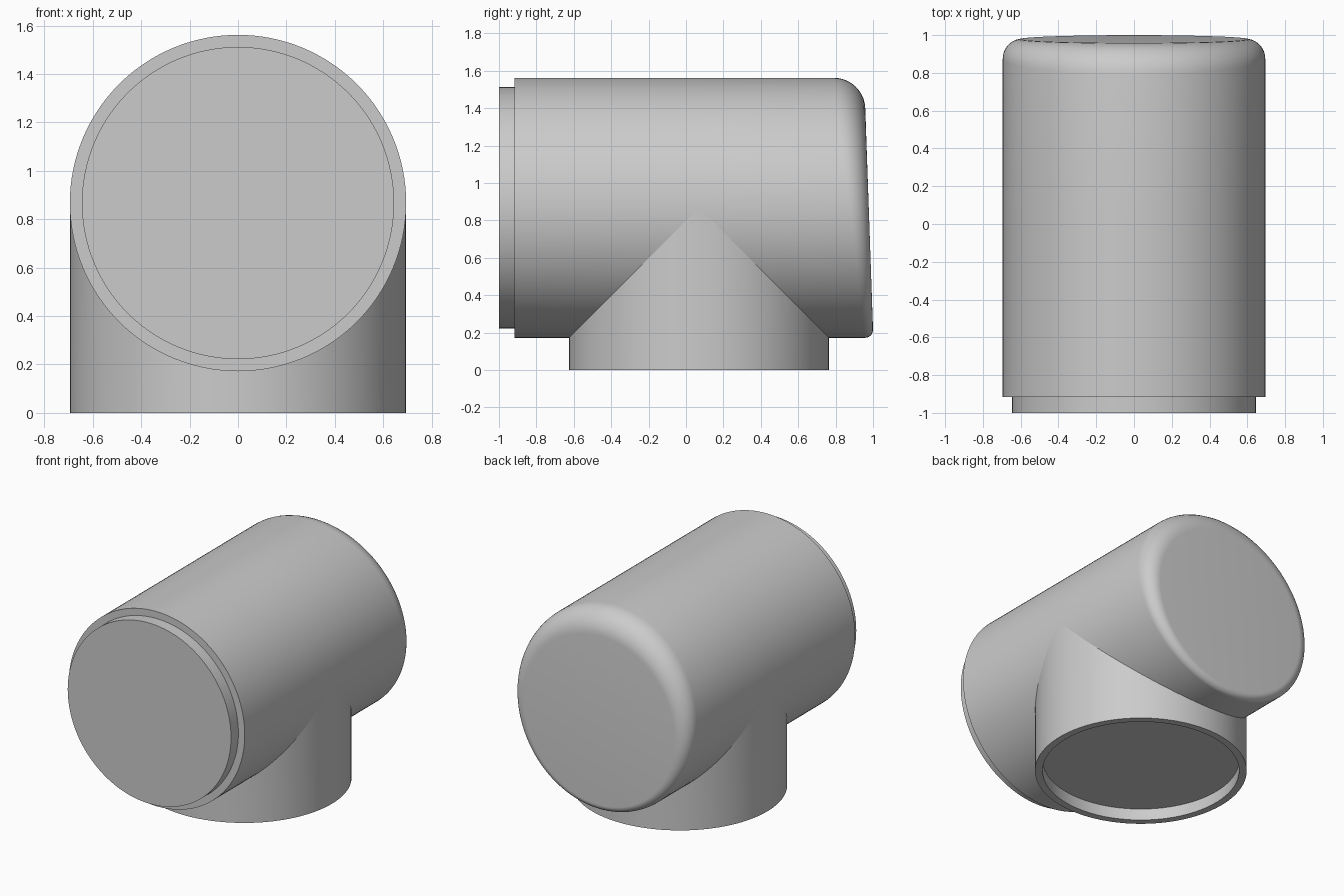
import bpy, bmesh, math

if "Cube" in bpy.data.objects:
    bpy.data.objects.remove(bpy.data.objects["Cube"])

R, R_IN = 0.695, 0.645       # outer radius, spigot / socket radius
AXIS_Z, BRANCH_Y = 0.867, 0.07
LIP = 0.083                  # spigot length and socket depth
N, SEG = 128, 10

grey = bpy.data.materials.new("light_grey")
grey.diffuse_color = (0.6, 0.6, 0.6, 1)
grey.use_nodes = True
grey.node_tree.nodes["Principled BSDF"].inputs["Base Color"].default_value = grey.diffuse_color


def build(name, rows, skip=(), caps=()):
    """Closed loft: rows[i] is the list of points along angle i."""
    bm = bmesh.new()
    v = [[bm.verts.new(p) for p in row] for row in rows]
    for i in range(N):
        a, b = v[i], v[(i + 1) % N]
        for j in range(len(a) - 1):
            if j not in skip:
                bm.faces.new((a[j], b[j], b[j + 1], a[j + 1]))
    for j in caps:
        bm.faces.new([row[j] for row in v])
    bmesh.ops.remove_doubles(bm, verts=bm.verts, dist=1e-5)
    bmesh.ops.recalc_face_normals(bm, faces=bm.faces)
    me = bpy.data.meshes.new(name)
    bm.to_mesh(me)
    bm.free()
    me.materials.append(grey)
    ob = bpy.data.objects.new(name, me)
    bpy.context.collection.objects.link(ob)
    bpy.ops.object.select_all(action='DESELECT')
    ob.select_set(True)
    bpy.context.view_layer.objects.active = ob
    bpy.ops.object.shade_smooth_by_angle(angle=math.radians(30))
    return ob


def end_y(z):
    """Slightly tilted back face."""
    return 1.0075 - 0.035 * z


# Horizontal body: spigot, barrel with opening for the branch, rounded tilted end
rows = []
for i in range(N):
    t = 2 * math.pi * i / N
    s, c = math.sin(t), math.cos(t)
    mitre = R * max(0.0, c)
    fillet = 0.103 - 0.058 * c          # small at the bottom, large at the top
    prof = [(R_IN, -1), (R_IN, -1 + LIP), (R, -1 + LIP),
            (R, BRANCH_Y - mitre), (R, BRANCH_Y + mitre)]
    for k in range(SEG + 1):
        u = math.pi / 2 * (1 - k / SEG)
        rho = R - fillet + fillet * math.sin(u)
        prof.append((rho, end_y(AXIS_Z - rho * c) - fillet * (1 - math.cos(u))))
    rows.append([(r * s, y, AXIS_Z - r * c) for r, y in prof])
build("barrel", rows, skip=(3,), caps=(0, len(rows[0]) - 1))

# Vertical branch: mitred to the barrel, with a shallow socket underneath
rows = []
for i in range(N):
    t = 2 * math.pi * i / N
    s, c = math.sin(t), math.cos(t)
    prof = [(R, AXIS_Z - R * abs(c)), (R, 0), (R_IN, 0), (R_IN, LIP)]
    rows.append([(r * s, BRANCH_Y + r * c, z) for r, z in prof])
build("branch_socket", rows, caps=(3,))
